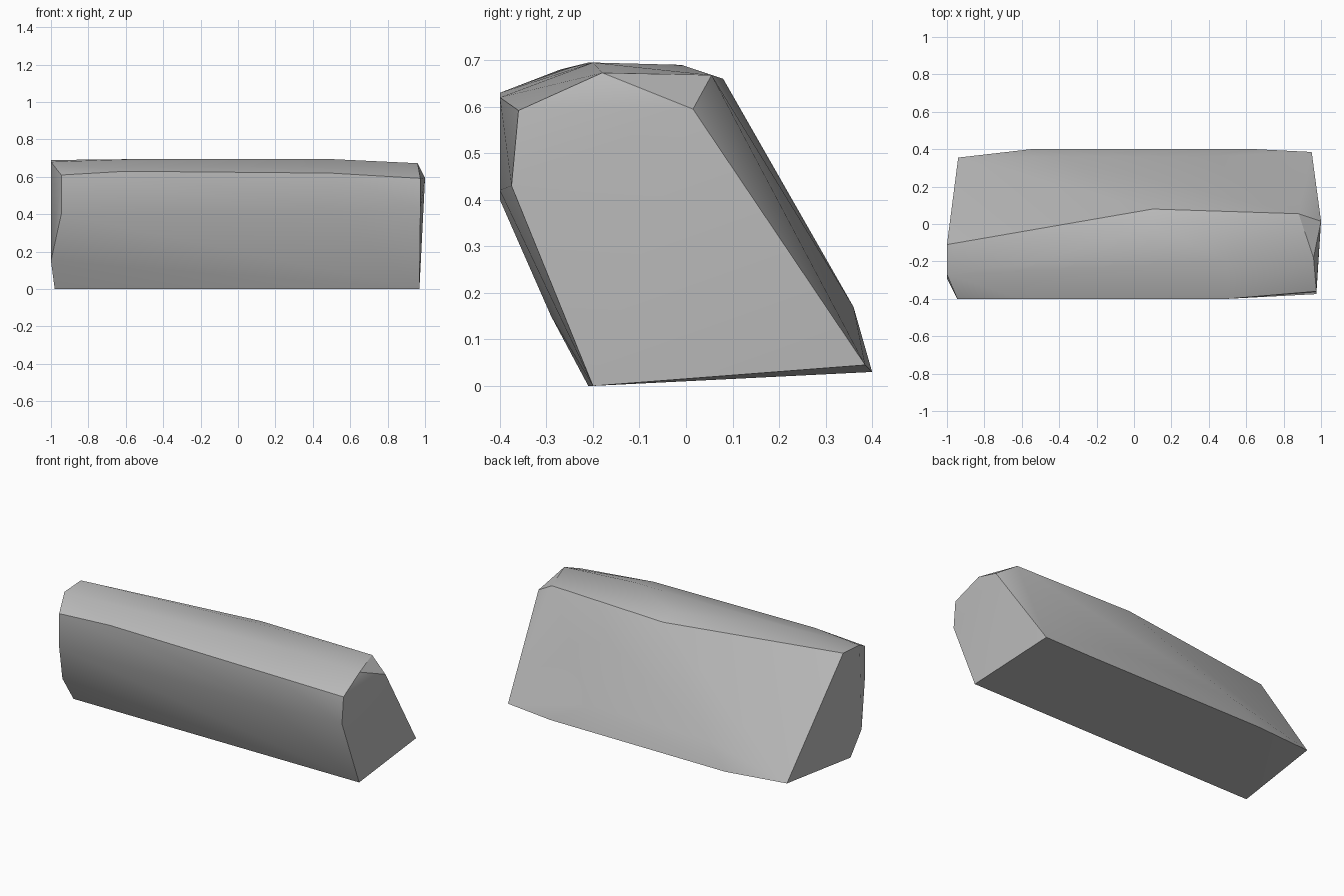
import bpy
import bmesh
import math

# Remove the default object
default_cube = bpy.data.objects.get("Cube")
if default_cube:
    bpy.data.objects.remove(default_cube, do_unlink=True)


def make_material(name, colour):
    material = bpy.data.materials.new(name)
    material.use_nodes = True
    material.diffuse_color = colour
    shader = material.node_tree.nodes["Principled BSDF"]
    shader.inputs["Base Color"].default_value = colour
    shader.inputs["Roughness"].default_value = 0.8
    return material


# Long ridges of the stone, each a short path running from -x to +x
ridges = {
    "bottom_front": [(-.98, -.21, 0), (-.6, -.21, 0), (.97, -.2, 0)],
    "bottom_back": [(-.94, .355, .045), (-.55, .4, .03),
                    (.65, .4, .03), (.95, .385, .045)],
    "back_bulge": [(-.4, .36, .17), (.4, .36, .17)],
    "top_back": [(-1, -.11, .69), (.1, .08, .66), (.88, .055, .668)],
    "top_middle": [(-.55, -.21, .695), (.1, -.01, .69), (.5, -.2, .695)],
    "top_front": [(-1, -.27, .68), (.96, -.18, .673)],
    "front_upper": [(-.945, -.4, .61), (-.6, -.4, .63),
                    (.5, -.4, .62), (.975, -.36, .592)],
    "front_lower": [(-.945, -.4, .4), (.5, -.4, .42), (.975, -.375, .43)],
    "end_corners": [(-1, -.29, .15), (1, .015, .595)],
}


def build_stone(name, paths, material):
    """Wrap a faceted convex block around the ridge paths."""
    bm = bmesh.new()
    for path in paths.values():
        for point in path:
            bm.verts.new(point)
    result = bmesh.ops.convex_hull(bm, input=bm.verts[:])
    loose = [v for v in bm.verts if not v.link_faces]
    bmesh.ops.delete(bm, geom=loose, context="VERTS")

    # Merge the nearly flat triangles of the bottom and ends
    bmesh.ops.dissolve_limit(bm, angle_limit=math.radians(1.5),
                             verts=bm.verts[:], edges=bm.edges[:])
    bmesh.ops.recalc_face_normals(bm, faces=bm.faces[:])

    mesh = bpy.data.meshes.new(name)
    bm.to_mesh(mesh)
    bm.free()
    mesh.materials.append(material)
    stone = bpy.data.objects.new(name, mesh)
    bpy.context.scene.collection.objects.link(stone)
    return stone


stone = build_stone("stone_block", ridges,
                    make_material("stone_grey", (.5, .5, .5, 1)))

# Soft shading over shallow facets, crisp along the strong ridges
bpy.ops.object.select_all(action="DESELECT")
stone.select_set(True)
bpy.context.view_layer.objects.active = stone
bpy.ops.object.shade_smooth_by_angle(angle=math.radians(32))
